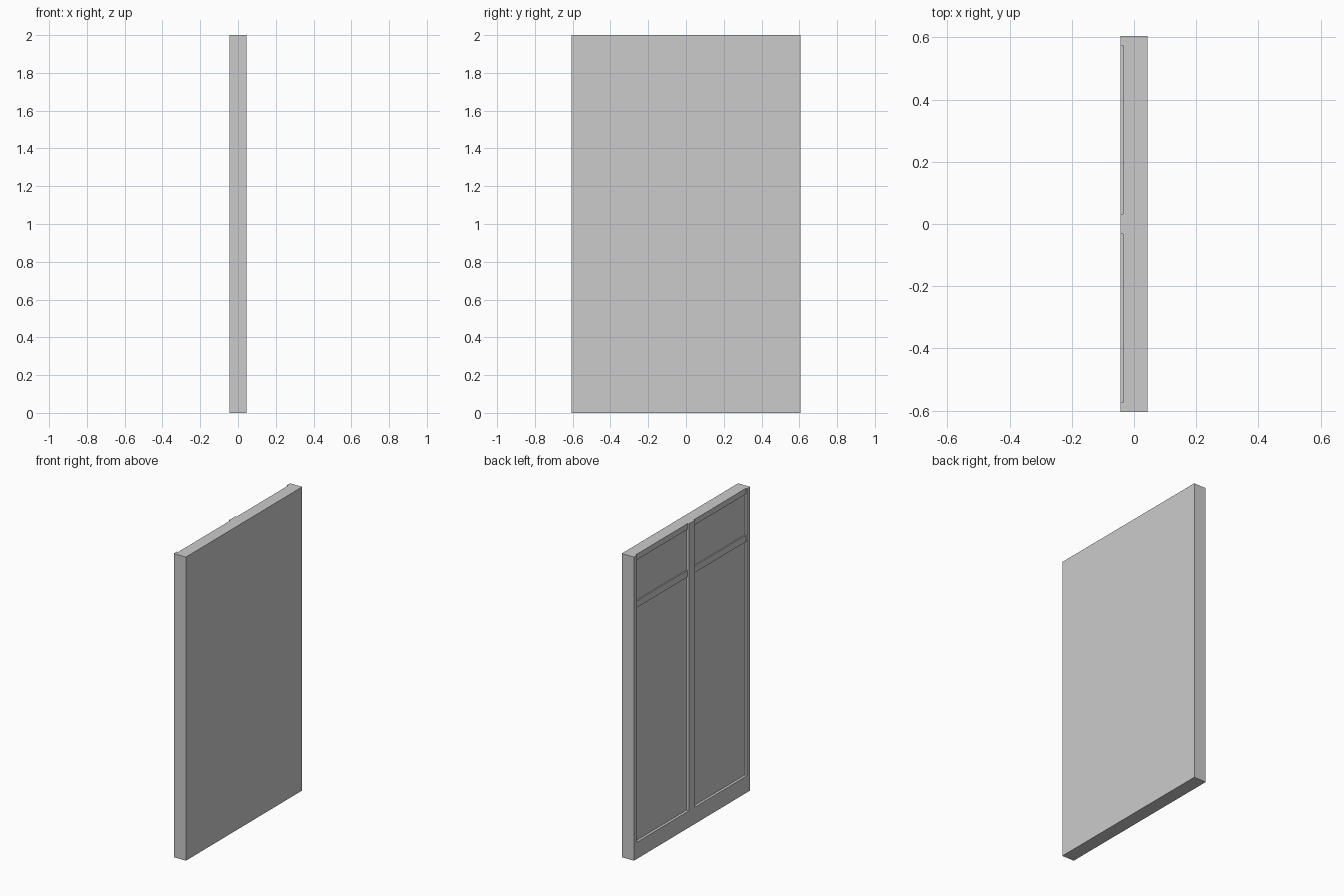
import bpy

if "Cube" in bpy.data.objects:
    bpy.data.objects.remove(bpy.data.objects["Cube"])

BACK, FACE = 0.044, -0.044      # outer faces of the slab along x
PANEL, RAIL = -0.027, -0.035    # recessed panel and shallower rail faces
HALF_W, TOP = 0.605, 2.0


def box(name, x, y, z):
    """Box from (min, max) ranges."""
    bpy.ops.mesh.primitive_cube_add(size=1)
    ob = bpy.context.object
    ob.name = name
    ob.location = [sum(r) / 2 for r in (x, y, z)]
    ob.scale = [r[1] - r[0] for r in (x, y, z)]
    bpy.ops.object.transform_apply(location=True, rotation=True, scale=True)
    return ob


def cut(target, name, x, y, z):
    """Boolean pocket, applied at once and the cutter removed."""
    cutter = box(name, x, y, z)
    cutter.hide_render = True
    mod = target.modifiers.new(name, 'BOOLEAN')
    mod.operation = 'DIFFERENCE'
    mod.solver = 'EXACT'
    mod.object = cutter
    bpy.context.view_layer.objects.active = target
    bpy.ops.object.modifier_apply(modifier=name)
    bpy.data.objects.remove(cutter, do_unlink=True)


# Main slab
slab = box("door_slab", (FACE, BACK), (-HALF_W, HALF_W), (0, TOP))

# Two bays, open at the top, each with a tall lower panel and a short upper one
for side in (-1, 1):
    bay = sorted((side * 0.032, side * 0.574))
    cut(slab, "bay", (FACE - 0.1, RAIL), bay, (0.11, TOP + 0.1))
    cut(slab, "lower_panel", (FACE - 0.1, PANEL), bay, (0.11, 1.648))
    cut(slab, "upper_panel", (FACE - 0.1, PANEL), bay, (1.692, 1.962))
